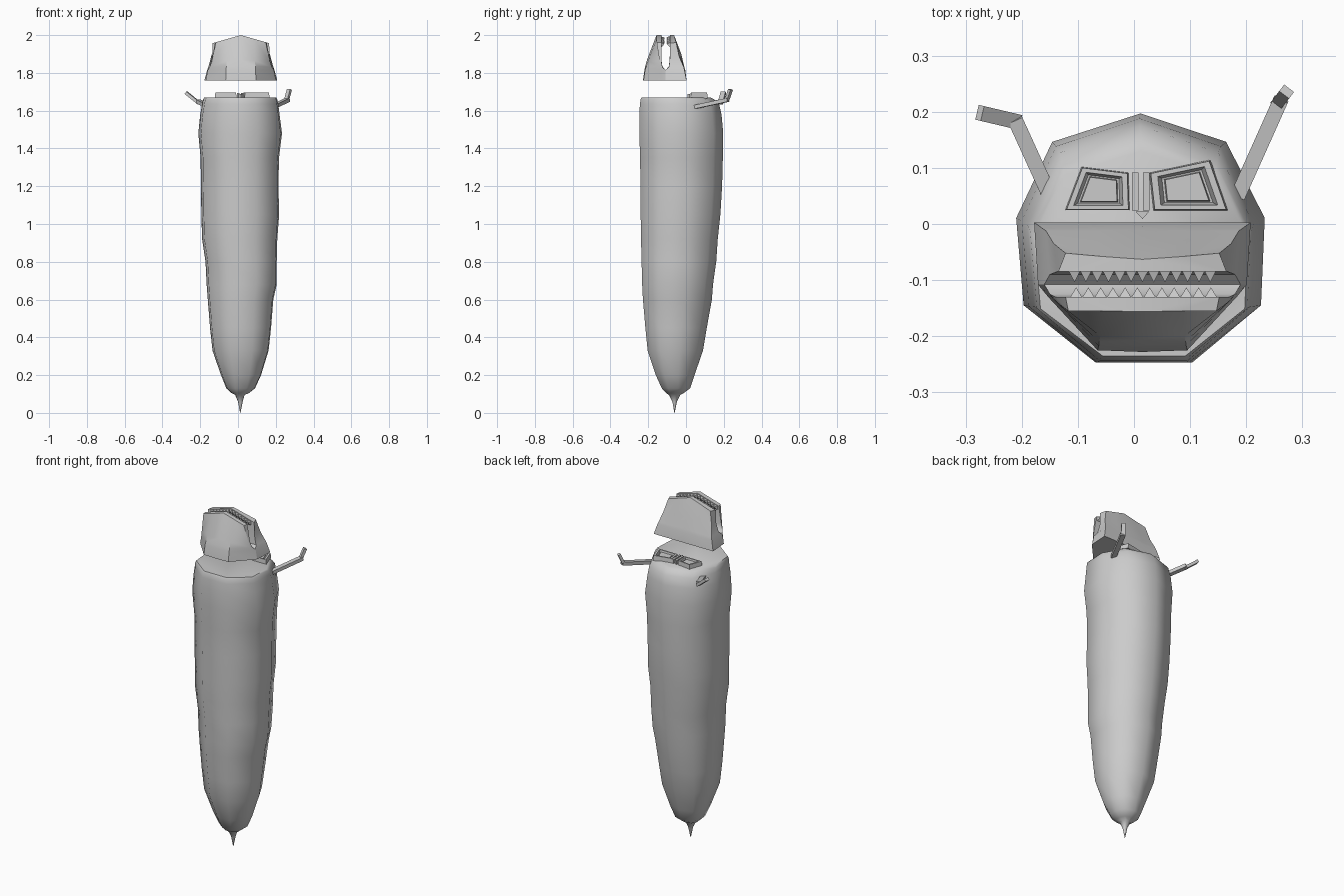
import bpy, bmesh, math
from mathutils import Vector

if "Cube" in bpy.data.objects:
    bpy.data.objects.remove(bpy.data.objects["Cube"])

CX = 0.015  # symmetry line of the body


def make_object(name, bm, angle=None, origin=(0, 0, 0)):
    bmesh.ops.recalc_face_normals(bm, faces=bm.faces)
    me = bpy.data.meshes.new(name)
    bm.to_mesh(me)
    bm.free()
    ob = bpy.data.objects.new(name, me)
    bpy.context.collection.objects.link(ob)
    ob.location = origin
    if angle:
        bpy.ops.object.select_all(action='DESELECT')
        ob.select_set(True)
        bpy.context.view_layer.objects.active = ob
        bpy.ops.object.shade_smooth_by_angle(angle=math.radians(angle))
    return ob


def loft(bm, rings, closed=True, caps=(True, True)):
    vs = [[bm.verts.new(p) for p in r] for r in rings]
    n = len(rings[0])
    for a, b in zip(vs, vs[1:]):
        for i in range(n if closed else n - 1):
            j = (i + 1) % n
            bm.faces.new((a[i], a[j], b[j], b[i]))
    if caps[0]:
        bm.faces.new(vs[0])
    if caps[1]:
        bm.faces.new(vs[-1])


# Body: nine-sided section, stretched to the silhouette at each height
SECTION = [(.5, 1), (.845, .886), (1, .58), (.985, .23), (.708, 0),
           (.32, 0), (.03, .23), (0, .58), (.145, .886)]
# z, x min, x max, y min, y max
PROFILE = [(0, .011, .013, -.062, -.06), (.06, 0, .025, -.072, -.048),
           (.095, -.015, .035, -.09, -.03), (.105, -.035, .058, -.105, -.012),
           (.13, -.062, .09, -.128, .022), (.2, -.09, .122, -.16, .045),
           (.33, -.135, .162, -.203, .09), (.45, -.148, .175, -.215, .11),
           (.6, -.16, .187, -.228, .137), (.68, -.166, .205, -.232, .143),
           (.8, -.172, .205, -.235, .16), (.92, -.19, .208, -.238, .168),
           (1.05, -.194, .218, -.24, .182), (1.2, -.196, .214, -.241, .191),
           (1.35, -.198, .217, -.243, .195), (1.48, -.21, .233, -.247, .197),
           (1.58, -.2, .22, -.247, .188), (1.635, -.19, .213, -.244, .175),
           (1.66, -.185, .208, -.24, .15), (1.67, -.178, .203, -.235, .13)]
bm = bmesh.new()
loft(bm, [[(x0 + u * (x1 - x0), y0 + v * (y1 - y0), z) for u, v in SECTION]
          for z, x0, x1, y0, y1 in PROFILE])
make_object("body", bm, 50)


# Jaws: half shells mirrored over the centre line, arched lips on top
def jaw(name, rings):
    bm = bmesh.new()
    loft(bm, rings, closed=False)
    ob = make_object(name, bm, 35, (CX, 0, 0))
    m = ob.modifiers.new("mirror", 'MIRROR')
    m.use_axis[0] = True
    return ob


def jaw_ring(z, drop, end_in, end_out, quarter, mid_in, mid_out):
    pts = [(0, mid_in), end_in, end_out, quarter, (0, mid_out)]
    return [(x, y, z - drop * x / .14) for x, y in pts]


jaw("lower_jaw", [
    jaw_ring(1.76, 0, (.186, -.108), (.168, -.13), (.08, -.225), -.108, -.228),
    jaw_ring(1.815, 0, (.175, -.108), (.16, -.132), (.078, -.217), -.108, -.22),
    jaw_ring(1.835, .003, (.165, -.125), (.158, -.135), (.077, -.21), -.125, -.216),
    jaw_ring(1.87, .01, (.155, -.13), (.152, -.14), (.075, -.2), -.13, -.206),
    jaw_ring(2.0, .04, (.137, -.13), (.132, -.155), (.07, -.155), -.13, -.156)])
jaw("upper_jaw", [
    jaw_ring(1.76, 0, (.186, -.108), (.193, .003), (.09, .003), -.108, .003),
    jaw_ring(1.815, 0, (.175, -.108), (.178, -.008), (.088, -.006), -.108, -.004),
    jaw_ring(1.835, .003, (.165, -.09), (.172, -.012), (.085, -.012), -.09, -.01),
    jaw_ring(1.9, .015, (.152, -.085), (.158, -.035), (.08, -.03), -.085, -.025),
    jaw_ring(2.0, .04, (.15, -.085), (.137, -.052), (.07, -.058), -.085, -.063)])


# Teeth: pyramids following the lip arch, both rows
def teeth(name, y0, y1, count, offset):
    bm = bmesh.new()
    w = .262 / count
    for i in range(count):
        x = -.131 + w * (i + .5) + offset
        z = 1.995 - .04 * abs(x) / .14
        base = [(CX + x + a * w / 2, y0, z + b) for a, b in
                ((-1, 0), (1, 0), (1, -.025), (-1, -.025))]
        v = [bm.verts.new(p) for p in base]
        tip = bm.verts.new((CX + x, y1, z - .006))
        bm.faces.new(v)
        for k in range(4):
            bm.faces.new((v[k], v[(k + 1) % 4], tip))
    make_object(name, bm)


teeth("upper_teeth", -.084, -.104, 13, 0)
teeth("lower_teeth", -.131, -.113, 12, .002)


# Eyes: raised frames with a sunken eye inside
def scaled(loop, s, z):
    cx = sum(p[0] for p in loop) / len(loop)
    cy = sum(p[1] for p in loop) / len(loop)
    return [(cx + (x - cx) * s, cy + (y - cy) * s, z) for x, y in loop]


def eye(side, loop):
    bm = bmesh.new()
    loft(bm, [scaled(loop, s, z) for s, z in
              ((1.05, 1.665), (1, 1.695), (.8, 1.695), (.68, 1.675))])
    make_object(side + "_eye_frame", bm)
    bm = bmesh.new()
    loft(bm, [scaled(loop, s, z) for s, z in ((.62, 1.672), (.58, 1.688))])
    make_object(side + "_eye", bm)


eye("left", [(-.092, .1), (-.012, .09), (-.01, .026), (-.12, .026)])
eye("right", [(.134, .112), (.03, .09), (.037, .026), (.164, .026)])


# Bars: square-section tubes along a path
def bar(name, path, w, h):
    pts = [Vector(p) for p in path]
    rings = []
    for i, p in enumerate(pts):
        d = (pts[min(i + 1, len(pts) - 1)] - pts[max(i - 1, 0)]).normalized()
        side = Vector((d.y, -d.x, 0)).normalized()
        up = side.cross(d)
        rings.append([p + side * a * w / 2 + up * b * h / 2
                      for a, b in ((-1, -1), (1, -1), (1, 1), (-1, 1))])
    bm = bmesh.new()
    loft(bm, rings)
    make_object(name, bm)


# Nose: two ridges between the eyes and a small point
for name, x in (("nose_ridge_left", .002), ("nose_ridge_right", .022)):
    bar(name, [(x, .024, 1.68), (x, .092, 1.68)], .012, .028)
bm = bmesh.new()
loft(bm, [[(.003, .022, z), (.027, .022, z), (CX, .009, z)] for z in (1.665, 1.688)])
make_object("nose_tip", bm)

# Arms: thin bars reaching backward with bent-up hands
bar("right_arm", [(.185, .05, 1.62), (.262, .222, 1.657)], .027, .02)
bar("right_hand", [(.256, .215, 1.652), (.272, .236, 1.712)], .022, .016)
bar("left_arm", [(-.15, .05, 1.62), (-.212, .186, 1.65)], .027, .02)
bar("left_hand", [(-.207, .182, 1.64), (-.275, .198, 1.695)], .027, .016)
